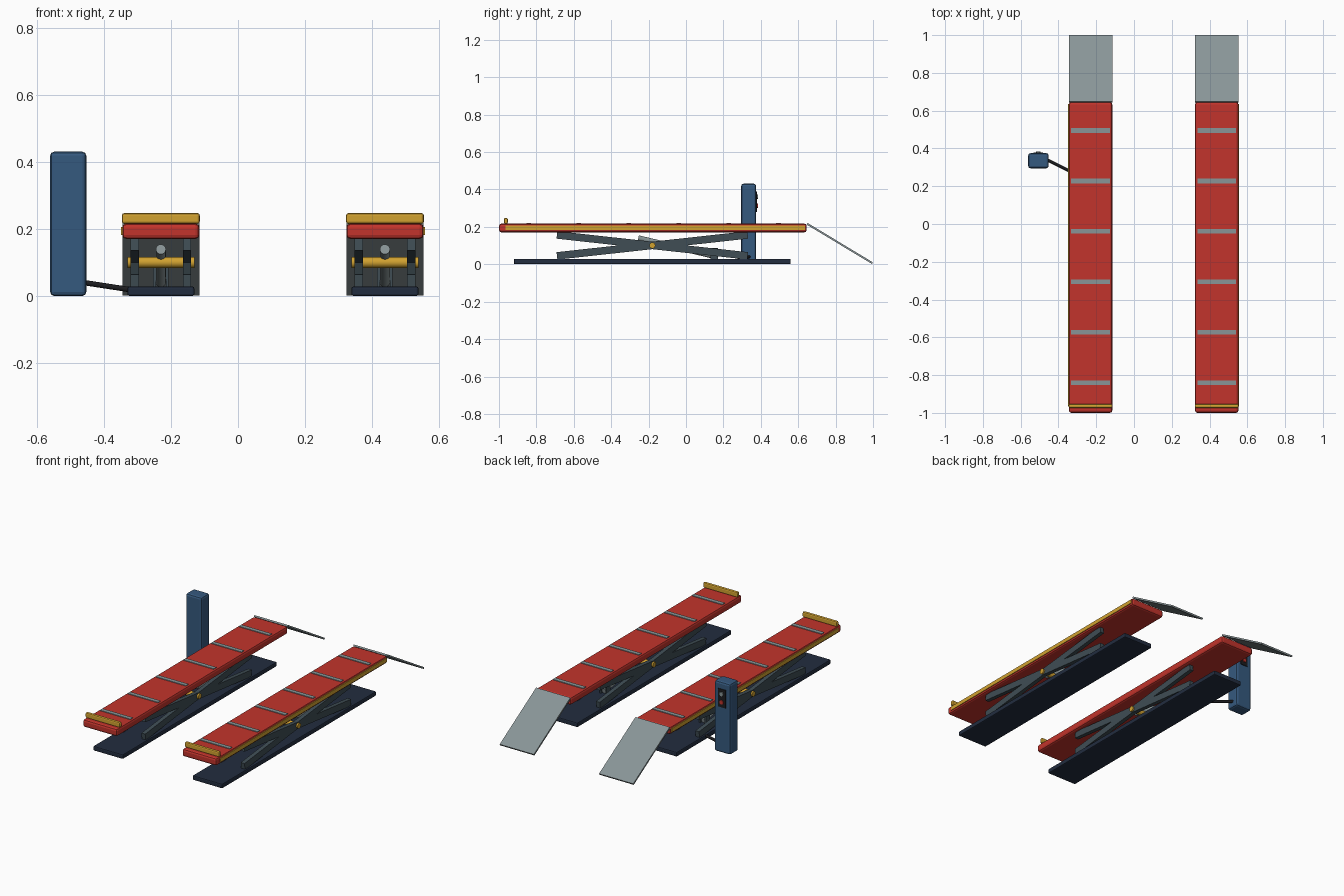
import bpy, math
from mathutils import Vector

if "Cube" in bpy.data.objects:
    bpy.data.objects.remove(bpy.data.objects["Cube"])


def material(name, rgb):
    m = bpy.data.materials.new(name)
    m.use_nodes = True
    m.diffuse_color = (*rgb, 1)
    m.node_tree.nodes["Principled BSDF"].inputs["Base Color"].default_value = (*rgb, 1)
    return m


RED = material("lift red", (0.54, 0.034, 0.025))
GREY = material("plate grey", (0.25, 0.3, 0.31))
GOLD = material("safety yellow", (0.64, 0.36, 0.03))
BLUE = material("cabinet blue", (0.036, 0.1, 0.21))
NAVY = material("base navy", (0.016, 0.026, 0.05))
STEEL = material("arm steel", (0.05, 0.075, 0.09))
BLACK = material("rubber black", (0.012, 0.012, 0.014))


def box(name, mat, centre, size, bevel=0.0, tilt=0.0):
    """Box, tilted about x, with an optional rounded edge."""
    bpy.ops.mesh.primitive_cube_add(size=1, location=centre)
    o = bpy.context.object
    o.name = name
    o.scale = size
    bpy.ops.object.transform_apply(location=False, rotation=False, scale=True)
    o.rotation_euler.x = tilt
    o.data.materials.append(mat)
    if bevel:
        b = o.modifiers.new("bevel", "BEVEL")
        b.width = bevel
        b.segments = 2
    return o


def rod(name, mat, start, end, radius):
    """Round bar between two points."""
    a, b = Vector(start), Vector(end)
    bpy.ops.mesh.primitive_cylinder_add(
        vertices=20, radius=radius, depth=(b - a).length, location=(a + b) / 2)
    o = bpy.context.object
    o.name = name
    o.rotation_euler = (b - a).to_track_quat("Z", "Y").to_euler()
    o.data.materials.append(mat)
    bpy.ops.object.shade_smooth_by_angle(angle=math.radians(40))
    return o


def beam(name, mat, x, width, thick, start, end):
    """Flat bar in the y-z plane between two (y, z) points."""
    dy, dz = end[0] - start[0], end[1] - start[1]
    centre = (x, (start[0] + end[0]) / 2, (start[1] + end[1]) / 2)
    return box(name, mat, centre, (width, math.hypot(dy, dz), thick),
               tilt=math.atan2(dz, dy))


def lane(side, x, out):
    """One scissor runway; out is the outward x direction."""
    # Base and deck
    box(side + "_base", NAVY, (x, -0.18, 0.015), (0.2, 1.48, 0.028), 0.006)
    box(side + "_deck", RED, (x, -0.177, 0.194), (0.23, 1.645, 0.046), 0.012)
    for i in range(6):
        box(f"{side}_grip_strip_{i + 1}", GREY, (x, 0.495 - 0.267 * i, 0.218),
            (0.205, 0.025, 0.006))
    box(side + "_edge_stripe", GOLD, (x + out * 0.115, -0.165, 0.195),
        (0.008, 1.6, 0.024))
    box(side + "_wheel_stop", GOLD, (x, -0.963, 0.232), (0.232, 0.02, 0.032), 0.007)
    # Approach ramp
    beam(side + "_ramp", GREY, x, 0.23, 0.01, (0.647, 0.217), (0.997, 0.006))
    # Scissor arms and pivot
    for s in (-1, 1):
        ax = x + s * 0.078
        beam(side + "_rising_arm", STEEL, ax, 0.025, 0.04, (-0.69, 0.045), (0.33, 0.157))
        beam(side + "_falling_arm", STEEL, ax, 0.025, 0.04, (-0.69, 0.157), (0.33, 0.045))
    rod(side + "_pivot_pin", GOLD, (x - 0.1, -0.18, 0.101), (x + 0.1, -0.18, 0.101), 0.016)
    # Hydraulic ram and its bracket
    rod(side + "_ram", GREY, (x, -0.255, 0.14), (x, 0.16, 0.042), 0.015)
    for s in (-1, 1):
        box(side + "_ram_bracket", STEEL, (x + s * 0.019, 0.15, 0.056), (0.008, 0.04, 0.06))


lane("right", -0.23, -1)
lane("left", 0.438, 1)

# Control cabinet with its panel and buttons
box("control_cabinet", BLUE, (-0.506, 0.335, 0.216), (0.108, 0.08, 0.43), 0.012)
box("control_panel", BLACK, (-0.506, 0.376, 0.335), (0.05, 0.006, 0.11))
for name, mat, z in (("raise_button", GREY, 0.362), ("stop_button", RED, 0.312)):
    rod(name, mat, (-0.506, 0.374, z), (-0.506, 0.385, z), 0.012)

# Hose to the nearer base
rod("hydraulic_hose", BLACK, (-0.46, 0.34, 0.041), (-0.31, 0.265, 0.018), 0.008)
